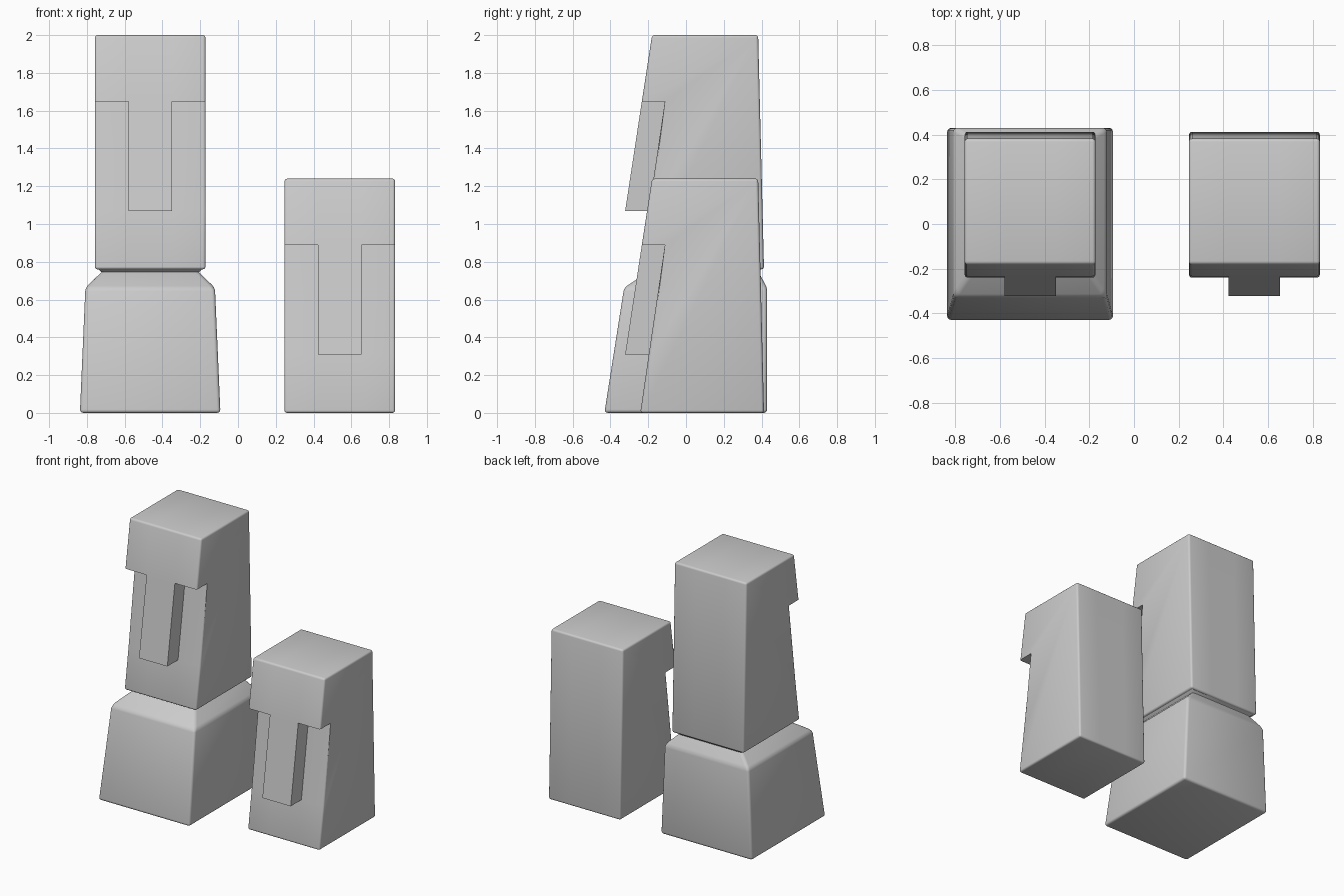
import bpy, bmesh

if "Cube" in bpy.data.objects:
    bpy.data.objects.remove(bpy.data.objects["Cube"])


def finish(bm, name, edges, width):
    """Round the chosen edges and turn the bmesh into a smooth-shaded object."""
    bmesh.ops.recalc_face_normals(bm, faces=bm.faces[:])
    bmesh.ops.bevel(bm, geom=edges, offset=width, segments=3, profile=0.5,
                    affect='EDGES', clamp_overlap=True)
    me = bpy.data.meshes.new(name)
    bm.to_mesh(me)
    bm.free()
    ob = bpy.data.objects.new(name, me)
    bpy.context.collection.objects.link(ob)
    bpy.ops.object.select_all(action='DESELECT')
    ob.select_set(True)
    bpy.context.view_layer.objects.active = ob
    bpy.ops.object.shade_smooth_by_angle(angle=0.7)
    return ob


def stone_head(name, cx, z0, half=0.293, nose=0.115):
    # Side outline (y, z): face is set back below the brow, nose stays flush with it
    pts = {'back_low': (0.413, 0.0), 'chin': (-0.242, 0.0), 'lip': (-0.197, 0.31),
           'tip': (-0.322, 0.31), 'brow_in': (-0.112, 0.888), 'brow': (-0.234, 0.888),
           'front_top': (-0.18, 1.24), 'back_top': (0.382, 1.24)}
    side = ['back_low', 'chin', 'lip', 'brow_in', 'brow', 'front_top', 'back_top']
    middle = ['back_low', 'chin', 'lip', 'tip', 'brow', 'front_top', 'back_top']
    bm = bmesh.new()
    cols = [{k: bm.verts.new((cx + x, y, z0 + z)) for k, (y, z) in pts.items()}
            for x in (-half, -nose, nose, half)]
    for i, outline in enumerate((side, middle, side)):
        a, b = cols[i], cols[i + 1]
        for p, q in zip(outline, outline[1:] + outline[:1]):
            bm.faces.new((a[p], a[q], b[q], b[p]))
    for c in (cols[1], cols[2]):                      # nose sides
        bm.faces.new([c[k] for k in ('lip', 'tip', 'brow', 'brow_in')])
    for c in (cols[0], cols[3]):                      # head sides
        bm.faces.new([c[k] for k in side])
    bmesh.ops.delete(bm, geom=[v for v in bm.verts if not v.link_faces], context='VERTS')
    # Outer edges are rounded, brow underside and nose stay crisp
    edges = []
    for c in (cols[0], cols[3]):
        for p, q in zip(side, side[1:] + side[:1]):
            if (p, q) != ('brow_in', 'brow'):
                edges.append(bm.edges.get((c[p], c[q])))
    for k in ('back_low', 'chin', 'front_top', 'back_top'):
        for a, b in zip(cols, cols[1:]):
            edges.append(bm.edges.get((a[k], b[k])))
    return finish(bm, name, edges, 0.014)


def stone_body(name, cx):
    # Rings: half width, front y, back y, height
    rings = [(0.372, -0.432, 0.43, 0.0), (0.343, -0.328, 0.43, 0.662),
             (0.258, -0.205, 0.384, 0.745), (0.283, -0.232, 0.405, 0.768)]
    bm = bmesh.new()
    loops = [[bm.verts.new((cx + sx * w, y, z))
              for sx, y in ((-1, f), (1, f), (1, b), (-1, b))] for w, f, b, z in rings]
    for lo, hi in zip(loops, loops[1:]):
        for i in range(4):
            j = (i + 1) % 4
            bm.faces.new((lo[i], lo[j], hi[j], hi[i]))
    bm.faces.new(loops[0])
    bm.faces.new(loops[-1])
    # Round base, corners and shoulder; keep the neck crease sharp
    edges = [bm.edges.get((l[i], l[(i + 1) % 4])) for l in loops[:2] for i in range(4)]
    edges += [bm.edges.get((lo[i], hi[i])) for lo, hi in zip(loops[:2], loops[1:3])
              for i in range(4)]
    return finish(bm, name, edges, 0.018)


stone_body("statue_body", -0.465)
stone_head("statue_head", -0.465, 0.76)
stone_head("low_statue_head", 0.539, 0.0)
